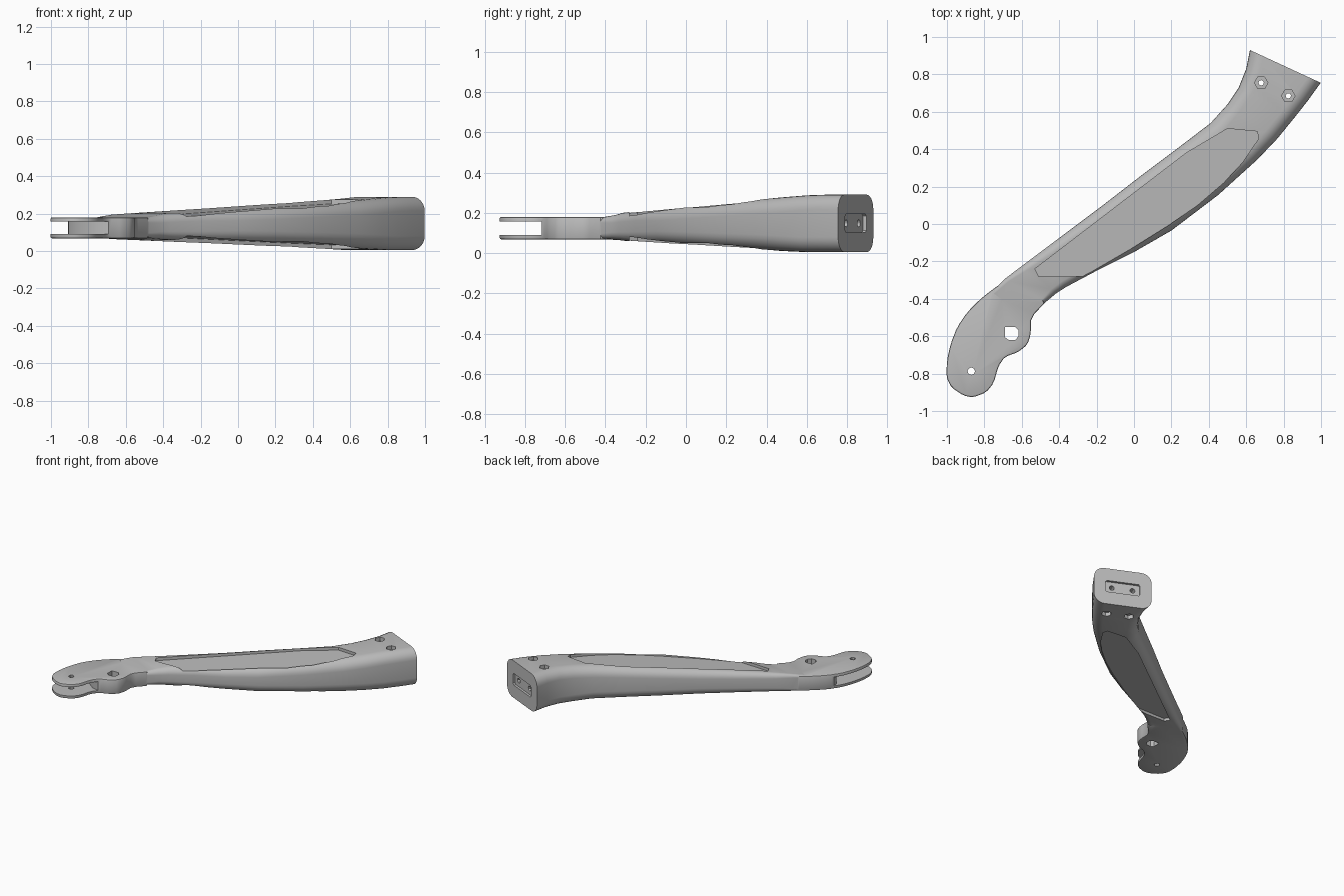
import bpy, bmesh, math
from mathutils import Vector

if "Cube" in bpy.data.objects:
    bpy.data.objects.remove(bpy.data.objects["Cube"], do_unlink=True)

metal = bpy.data.materials.new("cast_grey")
metal.use_nodes = True
GREY = (0.5, 0.5, 0.5, 1)
metal.diffuse_color = GREY
metal.node_tree.nodes["Principled BSDF"].inputs["Base Color"].default_value = GREY


def neck(y):
    return min(1, max(0, (y + 0.42) / 0.12))


def top_z(x, y):
    arm_z = min(0.29, 0.231 + 0.025 * x + 0.06 * y)
    return 0.176 + neck(y) * (arm_z - 0.176)


def low_z(x, y):
    arm_z = max(0.005, 0.0415 - 0.01 * x - 0.05 * y)
    return 0.072 + neck(y) * (arm_z - 0.072)


def skin(name, rings):
    """Closed skin through matching rings of points."""
    bm = bmesh.new()
    loops = [[bm.verts.new(p) for p in ring] for ring in rings]
    n = len(loops[0])
    for a, b in zip(loops, loops[1:]):
        for i in range(n):
            j = (i + 1) % n
            bm.faces.new((a[i], a[j], b[j], b[i]))
    bm.faces.new(loops[0])
    bm.faces.new(loops[-1])
    bmesh.ops.recalc_face_normals(bm, faces=bm.faces)
    me = bpy.data.meshes.new(name)
    bm.to_mesh(me)
    bm.free()
    me.materials.append(metal)
    ob = bpy.data.objects.new(name, me)
    bpy.context.collection.objects.link(ob)
    return ob


def prism(name, outline, low, high):
    """Vertical prism; low and high are functions of x and y."""
    return skin(name, [[(x, y, f(x, y)) for x, y in outline] for f in (low, high)])


def level(z):
    return lambda x, y: z


def ngon(cx, cy, r, n):
    return [(cx + r * math.cos(math.tau * i / n),
             cy + r * math.sin(math.tau * i / n)) for i in range(n)]


def soften(outline):
    """Cut every corner of an outline once."""
    pairs = zip(outline, outline[1:] + outline[:1])
    return [Vector(a).lerp(Vector(b), f) for a, b in pairs for f in (0.2, 0.8)]


def apply(ob, kind, **settings):
    mod = ob.modifiers.new(kind, kind)
    for key, value in settings.items():
        setattr(mod, key, value)
    bpy.context.view_layer.objects.active = ob
    bpy.ops.object.modifier_apply(modifier=mod.name)


def combine(ob, other, operation="DIFFERENCE"):
    apply(ob, "BOOLEAN", object=other, operation=operation, solver="EXACT")
    bpy.data.objects.remove(other, do_unlink=True)


def section(a, b, radius):
    """Rounded upright section between two plan points."""
    a, b = Vector(a), Vector(b)
    width = (b - a).length
    ring = []
    for u_side, z_side, start in ((1, 1, 0), (0, 1, 90), (0, 0, 180), (1, 0, 270)):
        for k in range(7):
            ang = math.radians(start + 15 * k)
            u = (width - radius if u_side else radius) + radius * math.cos(ang)
            p = a.lerp(b, u / width)
            edge = top_z(*p) - radius if z_side else low_z(*p) + radius
            ring.append((p.x, p.y, edge + radius * math.sin(ang)))
    return ring


# Arm: back edge point, front edge point, corner radius
stations = [
    ((0.62, 0.93), (0.998, 0.755), 0.075), ((0.60, 0.83), (0.93, 0.66), 0.075),
    ((0.56, 0.73), (0.855, 0.565), 0.075), ((0.50, 0.64), (0.765, 0.455), 0.075),
    ((0.41, 0.54), (0.66, 0.345), 0.075), ((0.24, 0.41), (0.45, 0.155), 0.07),
    ((0.04, 0.26), (0.20, -0.035), 0.065), ((-0.18, 0.09), (0, -0.15), 0.06),
    ((-0.38, -0.06), (-0.20, -0.25), 0.05), ((-0.54, -0.18), (-0.36, -0.335), 0.04),
    ((-0.61, -0.232), (-0.415, -0.37), 0.035), ((-0.69, -0.293), (-0.475, -0.42), 0.025),
    ((-0.76, -0.365), (-0.57, -0.50), 0.015)]
arm = skin("arm_link", [section(*s) for s in stations])

# Forked head plate
head_outline = [
    (-0.66, -0.285), (-0.75, -0.345), (-0.82, -0.40), (-0.89, -0.47), (-0.945, -0.55),
    (-0.98, -0.64), (-1, -0.73), (-1.003, -0.82), (-0.975, -0.875), (-0.91, -0.918),
    (-0.86, -0.927), (-0.79, -0.9), (-0.75, -0.85), (-0.725, -0.76), (-0.69, -0.71),
    (-0.62, -0.685), (-0.57, -0.645), (-0.552, -0.59), (-0.552, -0.50), (-0.46, -0.405)]
head = prism("head", soften(head_outline), level(0.068), level(0.18))
apply(head, "BEVEL", width=0.008, segments=2, limit_method="ANGLE", angle_limit=1.0)
combine(arm, head, "UNION")

# Fork slot
slot = [(-0.68, -0.72), (-0.75, -0.70), (-0.84, -0.63), (-0.905, -0.54),
        (-0.92, -0.42), (-1.1, -0.42), (-1.1, -1), (-0.68, -1)]
combine(arm, prism("slot_cutter", slot, level(0.09), level(0.158)))

# Recessed panels, top and underside
panel = [(-0.53, -0.24), (-0.51, -0.28), (-0.27, -0.28), (-0.02, -0.135), (0.18, -0.01),
         (0.34, 0.10), (0.48, 0.22), (0.58, 0.33), (0.665, 0.455), (0.66, 0.495),
         (0.50, 0.51), (0.28, 0.38)]
combine(arm, prism("top_panel_cutter", panel,
                   lambda x, y: top_z(x, y) - 0.022, level(0.4)))
combine(arm, prism("underside_panel_cutter", panel, level(-0.1),
                   lambda x, y: low_z(x, y) + 0.022))

# Bolt holes with hexagonal pockets on both sides
for x, y in ((0.68, 0.755), (0.825, 0.685)):
    combine(arm, prism("bolt_cutter", ngon(x, y, 0.014, 12), level(-0.1), level(0.4)))
    for low, high in ((0.262, 0.4), (-0.1, 0.033)):
        combine(arm, prism("pocket_cutter", ngon(x, y, 0.036, 6), level(low), level(high)))

# Pivot hole and square hole
combine(arm, prism("pivot_cutter", ngon(-0.87, -0.787, 0.02, 8), level(0), level(0.3)))
square = [(-0.69, -0.55), (-0.69, -0.605), (-0.67, -0.62), (-0.635, -0.62),
          (-0.617, -0.60), (-0.617, -0.57), (-0.635, -0.55)]
combine(arm, prism("square_cutter", square, level(0), level(0.3)))

# Socket in the end face with two screw holes
across = (Vector((0.998, 0.755, 0)) - Vector((0.62, 0.93, 0))).normalized()
out = Vector((-across.y, across.x, 0))
middle = Vector((0.809, 0.8425, 0.148))


def end_cut(outline, depth):
    rings = [[middle + across * u + Vector((0, 0, v)) + out * d for u, v in outline]
             for d in (0.05, -depth)]
    combine(arm, skin("end_cutter", rings))


end_cut([(-0.125, -0.035), (-0.115, -0.045), (0.115, -0.045), (0.125, -0.035),
         (0.125, 0.035), (0.115, 0.045), (-0.115, 0.045), (-0.125, 0.035)], 0.018)
for side in (-1, 1):
    end_cut(ngon(0.075 * side, 0, 0.018, 12), 0.09)

# Smooth shading with sharp edges kept
bpy.ops.object.select_all(action="DESELECT")
arm.select_set(True)
bpy.context.view_layer.objects.active = arm
bpy.ops.object.shade_smooth_by_angle(angle=math.radians(30))
